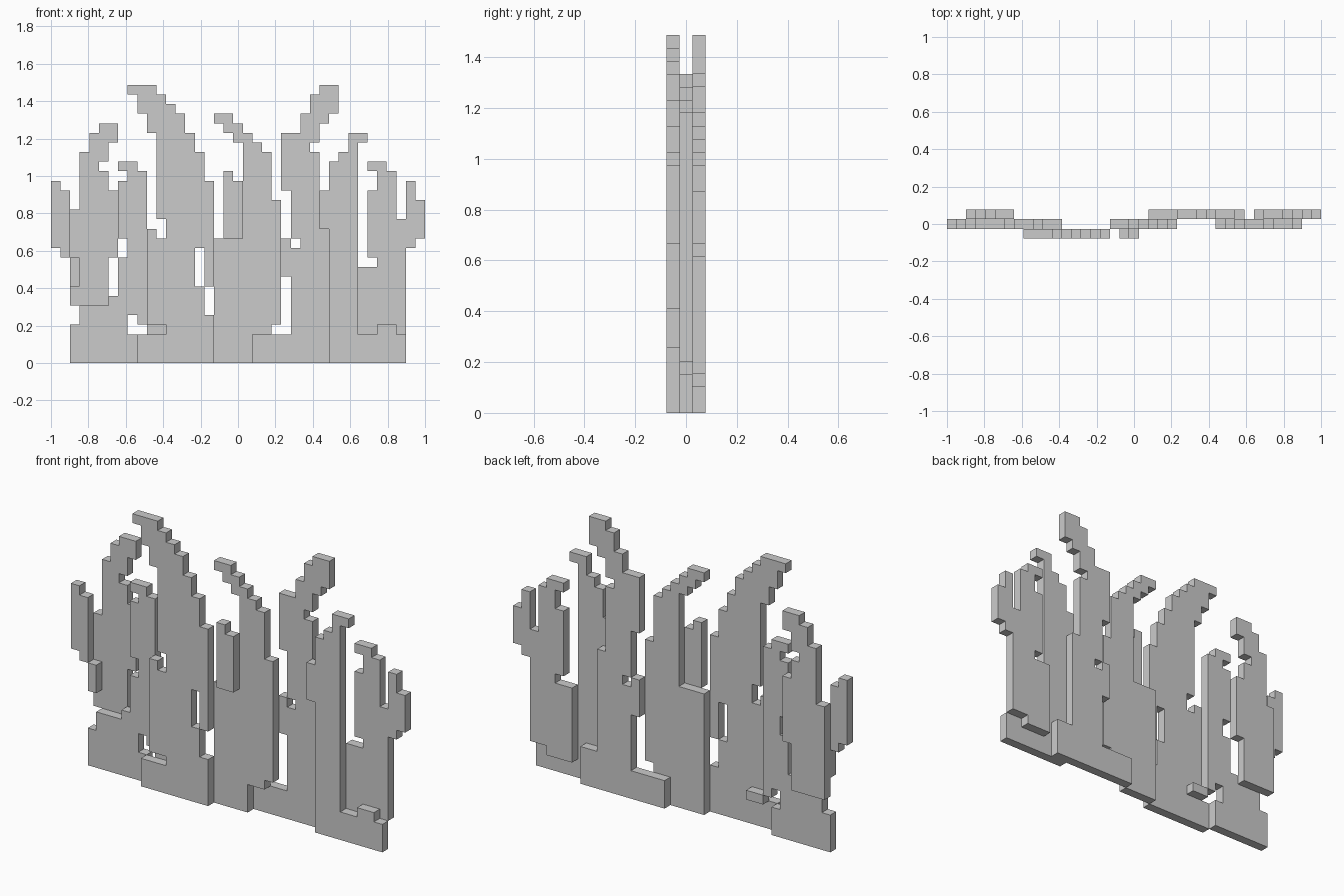
import bpy, bmesh

if "Cube" in bpy.data.objects:
    bpy.data.objects.remove(bpy.data.objects["Cube"])

U = 2 / 39  # the model sits on a square grid, 39 cells wide


def slab(name, layer, blocks):
    """Stepped one-cell-thick slab. Blocks are (first col, last col, bottom, top) in cells."""
    cells = {(i, k) for a, b, lo, hi in blocks for i in range(a, b + 1) for k in range(lo, hi)}
    y = (layer - 0.5) * U
    bm = bmesh.new()
    for i, k in sorted(cells):
        bm.faces.new([bm.verts.new(((i + dx) * U - 1, y, (k + dz) * U))
                      for dx, dz in ((0, 0), (1, 0), (1, 1), (0, 1))])
    bmesh.ops.remove_doubles(bm, verts=bm.verts, dist=1e-4)
    ext = bmesh.ops.extrude_face_region(bm, geom=bm.faces[:], use_keep_orig=True)
    bmesh.ops.translate(bm, vec=(0, U, 0),
                        verts=[v for v in ext["geom"] if isinstance(v, bmesh.types.BMVert)])
    bmesh.ops.recalc_face_normals(bm, faces=bm.faces)
    me = bpy.data.meshes.new(name)
    bm.to_mesh(me)
    bm.free()
    ob = bpy.data.objects.new(name, me)
    bpy.context.collection.objects.link(ob)
    return ob


FRONT, MID, BACK = -1, 0, 1

# far left: low base with side sprig and inner frond
slab("left_base_frond", MID, [
    (2, 2, 0, 4), (3, 5, 0, 6), (6, 6, 0, 7), (7, 7, 0, 11), (8, 8, 0, 3),
    (7, 7, 13, 19), (7, 7, 20, 21), (8, 8, 5, 21), (9, 9, 4, 20), (10, 11, 3, 4)])
slab("left_side_sprig", MID, [(0, 0, 12, 19), (1, 1, 11, 18), (2, 2, 8, 11)])
slab("left_back_frond", BACK, [
    (2, 2, 6, 16), (3, 3, 6, 22), (4, 4, 6, 24), (5, 5, 6, 20), (5, 5, 21, 25),
    (6, 6, 11, 18), (6, 6, 23, 25)])

# tall front frond leaning left
slab("tall_left_frond", FRONT, [
    (9, 11, 0, 3), (10, 10, 4, 14), (11, 11, 4, 13), (8, 8, 28, 29), (9, 9, 26, 29),
    (10, 10, 24, 29), (11, 11, 15, 28), (12, 12, 0, 27), (13, 13, 0, 26),
    (14, 14, 0, 24), (15, 15, 0, 8), (15, 15, 12, 22), (16, 16, 0, 5), (16, 16, 8, 19)])

# centre frond with a small leaf in front
slab("centre_frond", MID, [
    (17, 19, 0, 13), (17, 17, 25, 26), (18, 18, 24, 26), (19, 19, 23, 25),
    (20, 20, 0, 24), (21, 21, 3, 23), (22, 22, 3, 22), (23, 23, 4, 17)])
slab("centre_small_leaf", FRONT, [(18, 18, 13, 20), (19, 19, 13, 19)])

# tall back frond leaning right
slab("tall_right_frond", BACK, [
    (21, 24, 0, 3), (24, 24, 9, 13), (24, 24, 18, 24), (25, 25, 0, 12), (25, 25, 13, 24),
    (26, 26, 0, 26), (27, 27, 0, 22), (27, 27, 23, 28), (28, 28, 0, 15),
    (28, 28, 25, 29), (29, 29, 26, 29), (29, 30, 0, 4)])

# right base with curled frond
slab("right_base_frond", MID, [
    (28, 28, 14, 18), (29, 29, 0, 21), (30, 30, 0, 22), (31, 31, 0, 24), (32, 32, 23, 24),
    (32, 33, 0, 3), (34, 35, 0, 4), (36, 36, 0, 3)])
slab("right_back_frond", BACK, [
    (32, 33, 2, 10), (33, 33, 11, 18), (33, 33, 20, 21), (34, 34, 2, 21),
    (35, 35, 3, 20), (36, 36, 3, 15), (37, 37, 12, 19), (38, 38, 13, 17)])
